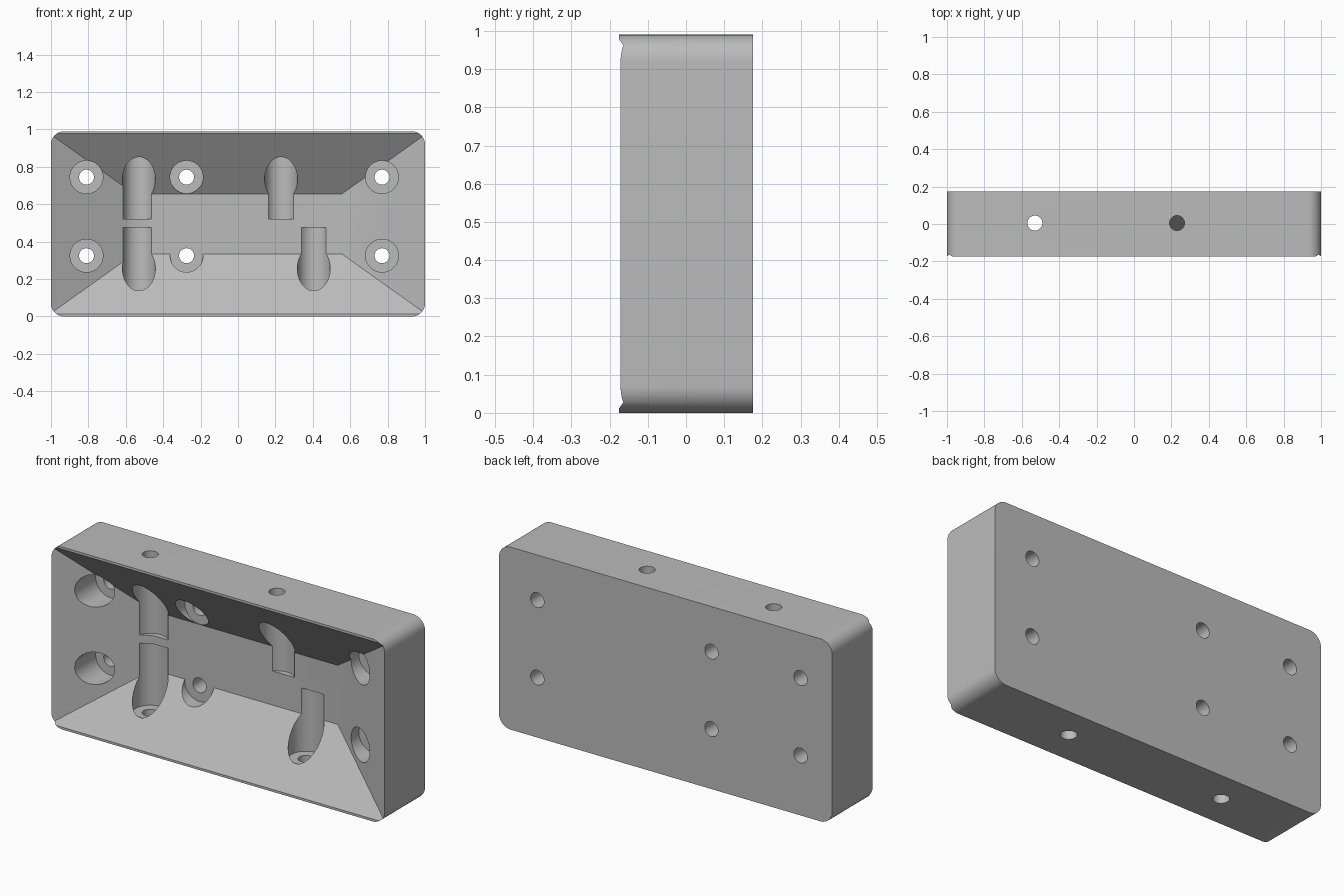
import bpy
import bmesh
import math
from mathutils import Vector

cube = bpy.data.objects.get("Cube")
if cube:
    bpy.data.objects.remove(cube, do_unlink=True)

HEIGHT = 0.99
MID = HEIGHT / 2
FRONT, BACK = -0.175, 0.175
FLOOR = 0.0625            # depth of the recess floor
AXIS = 0.005              # depth of the vertical bores
BORE, HOLE = 0.088, 0.04  # wide and narrow radii

grey = bpy.data.materials.new("satin grey")
grey.use_nodes = True
colour = (0.5, 0.5, 0.5, 1)
grey.diffuse_color = colour
grey.node_tree.nodes["Principled BSDF"].inputs["Base Color"].default_value = colour


def loft(name, start, end):
    """Closed solid between two matching rings of points."""
    bm = bmesh.new()
    a = [bm.verts.new(p) for p in start]
    b = [bm.verts.new(p) for p in end]
    n = len(a)
    bm.faces.new(a)
    bm.faces.new(b[::-1])
    for i in range(n):
        j = (i + 1) % n
        bm.faces.new((a[j], a[i], b[i], b[j]))
    bmesh.ops.recalc_face_normals(bm, faces=bm.faces[:])
    mesh = bpy.data.meshes.new(name)
    bm.to_mesh(mesh)
    bm.free()
    obj = bpy.data.objects.new(name, mesh)
    bpy.context.collection.objects.link(obj)
    mesh.materials.append(grey)
    return obj


def rounded_rect(y, radius=0.07, steps=12):
    ring = []
    corners = ((1, 1), (-1, 1), (-1, -1), (1, -1))
    for k, (sx, sz) in enumerate(corners):
        for i in range(steps + 1):
            t = math.pi / 2 * (k + i / steps)
            ring.append((sx * (1 - radius) + radius * math.cos(t), y,
                         MID + sz * (MID - radius) + radius * math.sin(t)))
    return ring


def cylinder(start, end, radius, sides=48):
    """Cylinder along y or z."""
    start, end = Vector(start), Vector(end)
    along_z = abs(end.z - start.z) > abs(end.y - start.y)
    rim = []
    for i in range(sides):
        t = 2 * math.pi * (i + 0.5) / sides
        u, v = radius * math.cos(t), radius * math.sin(t)
        rim.append(Vector((u, v, 0) if along_z else (u, 0, v)))
    return loft("bore_cutter", [start + r for r in rim], [end + r for r in rim])


def recess_ring(y):
    """Rectangle of the tapered recess at depth y."""
    t = (FLOOR - y) / (FLOOR - FRONT)
    hx, hz = 0.555 + 0.452 * t, 0.16 + 0.3225 * t
    return [(sx * hx, y, MID + sz * hz)
            for sx, sz in ((1, 1), (-1, 1), (-1, -1), (1, -1))]


def cut(target, cutter):
    cutter.hide_render = True
    mod = target.modifiers.new("cut", 'BOOLEAN')
    mod.operation = 'DIFFERENCE'
    mod.solver = 'EXACT'
    mod.object = cutter
    bpy.ops.object.modifier_apply(modifier=mod.name)
    bpy.data.objects.remove(cutter, do_unlink=True)


# Rounded block
block = loft("mounting_block", rounded_rect(FRONT), rounded_rect(BACK))
bpy.context.view_layer.objects.active = block
block.select_set(True)

# Tapered front recess
cut(block, loft("recess_cutter", recess_ring(-0.3), recess_ring(FLOOR)))

# Counterbored screw holes, front to back
for x in (-0.81, -0.275, 0.77):
    for z in (0.325, 0.745):
        cut(block, cylinder((x, -0.4, z), (x, FLOOR, z), BORE))
        cut(block, cylinder((x, -0.4, z), (x, 0.4, z), HOLE))

# Vertical bores, from the recess out through the top and bottom
for x, inner, seat, outer in ((-0.53, 0.52, 0.865, 1.2), (0.23, 0.52, 0.865, 1.2),
                              (-0.53, 0.475, 0.13, -0.2), (0.405, 0.475, 0.13, -0.2)):
    cut(block, cylinder((x, AXIS, inner), (x, AXIS, seat), BORE))
    cut(block, cylinder((x, AXIS, (inner + seat) / 2), (x, AXIS, outer), HOLE))

bpy.ops.object.shade_smooth_by_angle(angle=math.radians(30))
